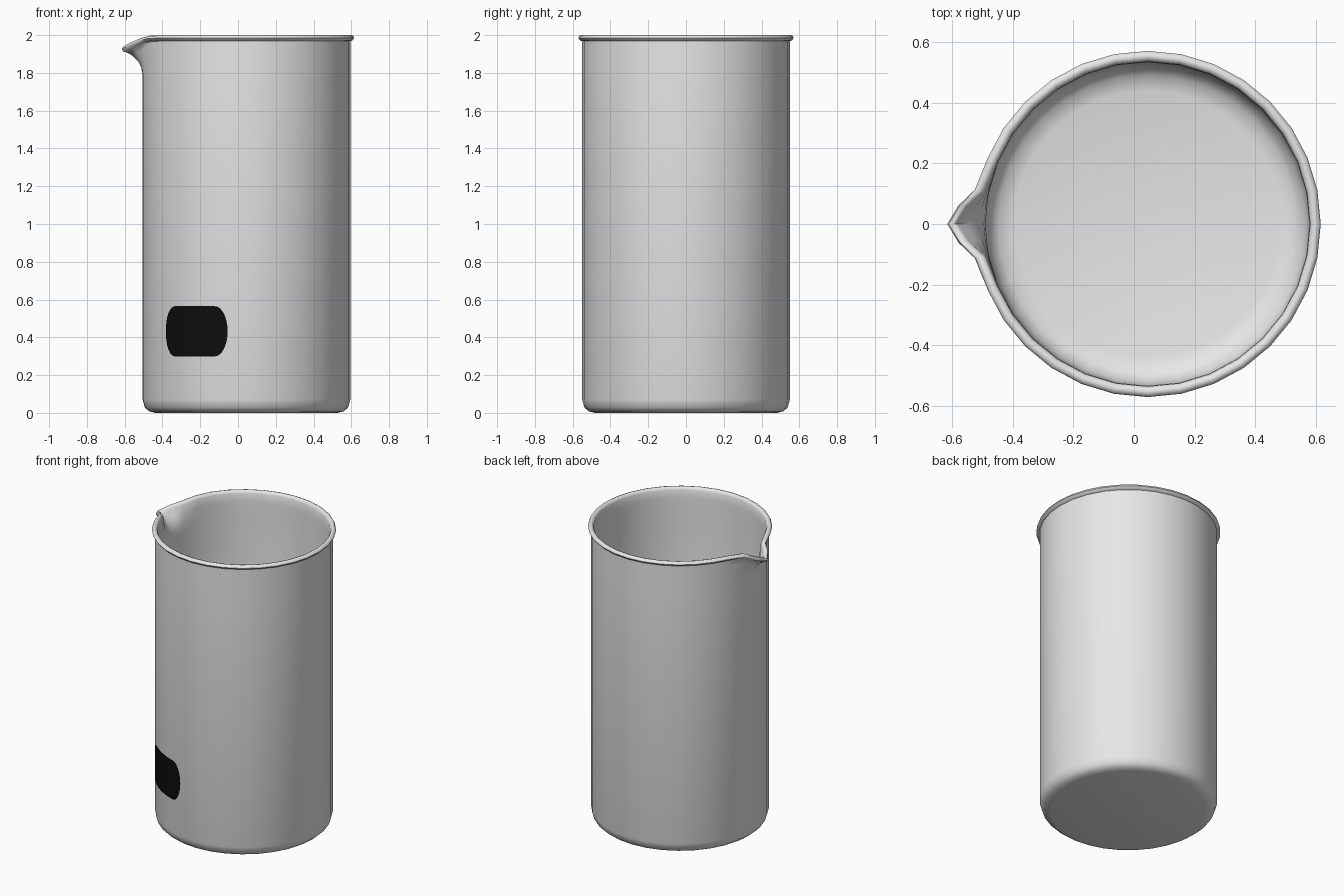
import bpy, bmesh, math

if "Cube" in bpy.data.objects:
    bpy.data.objects.remove(bpy.data.objects["Cube"])

CX, R = 0.045, 0.55          # body axis and outer radius


def material(name, v):
    m = bpy.data.materials.new(name)
    m.diffuse_color = (v, v, v, 1)
    m.use_nodes = True
    m.node_tree.nodes["Principled BSDF"].inputs["Base Color"].default_value = m.diffuse_color
    return m


def make_object(name, bm, mat):
    bmesh.ops.recalc_face_normals(bm, faces=bm.faces)
    me = bpy.data.meshes.new(name)
    bm.to_mesh(me)
    bm.free()
    me.materials.append(mat)
    ob = bpy.data.objects.new(name, me)
    bpy.context.collection.objects.link(ob)
    bpy.ops.object.select_all(action='DESELECT')
    ob.select_set(True)
    bpy.context.view_layer.objects.active = ob
    bpy.ops.object.shade_smooth_by_angle(angle=math.radians(50))
    return ob


grey = material("light grey", 0.8)
black = material("label black", 0.004)

# Beaker: outer wall, rolled rim, inner wall and floor as one lathe profile (r, z)
profile = [(0.48, 0), (0.515, 0.008), (0.538, 0.028), (R, 0.07), (R, 1.78),
           (R, 1.83), (R, 1.88), (R, 1.93), (R, 1.968), (0.561, 1.972),
           (0.57, 1.984), (0.565, 1.996), (0.553, 2.0), (0.541, 1.996),
           (0.535, 1.982), (0.533, 1.93), (0.533, 1.88), (0.533, 1.83),
           (0.533, 1.78), (0.532, 0.12), (0.52, 0.07), (0.49, 0.038), (0.44, 0.025)]

# Angles: 32 sides, with extra divisions at the spout
angles = sorted([i * 11.25 for i in range(32)] + [174.375, 185.625])
# Spout pull (outward, downward) by angle away from the tip
spout = {0: (0.09, -0.06), 5.625: (0.056, -0.037), 11.25: (0.01, -0.014), 22.5: (0, -0.003)}

bm = bmesh.new()
rings = []
for r, z in profile:
    k = min(1, max(0, (z - 1.78) / 0.19)) ** 2
    ring = []
    for a in angles:
        dr, dz = spout.get(abs(a - 180), (0, 0))
        rr, t = r + dr * k, math.radians(a)
        ring.append(bm.verts.new((CX + rr * math.cos(t), rr * math.sin(t), z + dz * k)))
    rings.append(ring)
n = len(angles)
for a, b in zip(rings, rings[1:]):
    for i in range(n):
        j = (i + 1) % n
        bm.faces.new((a[i], a[j], b[j], b[i]))
bm.faces.new(rings[0][::-1])     # underside
bm.faces.new(rings[-1])          # inner floor
make_object("beaker", bm, grey)

# Label: thin curved plate with bulging ends, on the front left of the wall
bm = bmesh.new()
rows, cols = 16, 12
grid = []
for i in range(rows + 1):
    s = -math.cos(math.pi * i / rows)
    half = 12.8 + 7.3 * math.sqrt(max(0, 1 - s * s))
    row = []
    for j in range(cols + 1):
        t = math.radians(-30.5 + half * (2 * j / cols - 1))
        row.append(bm.verts.new((CX + (R + 0.003) * math.sin(t),
                                 -(R + 0.003) * math.cos(t), 0.432 + 0.133 * s)))
    grid.append(row)
for a, b in zip(grid, grid[1:]):
    for j in range(cols):
        bm.faces.new((a[j], a[j + 1], b[j + 1], b[j]))
label = make_object("label", bm, black)
for p in label.data.polygons:    # make sure the plate faces outward
    if p.normal.y > 0:
        p.flip()
